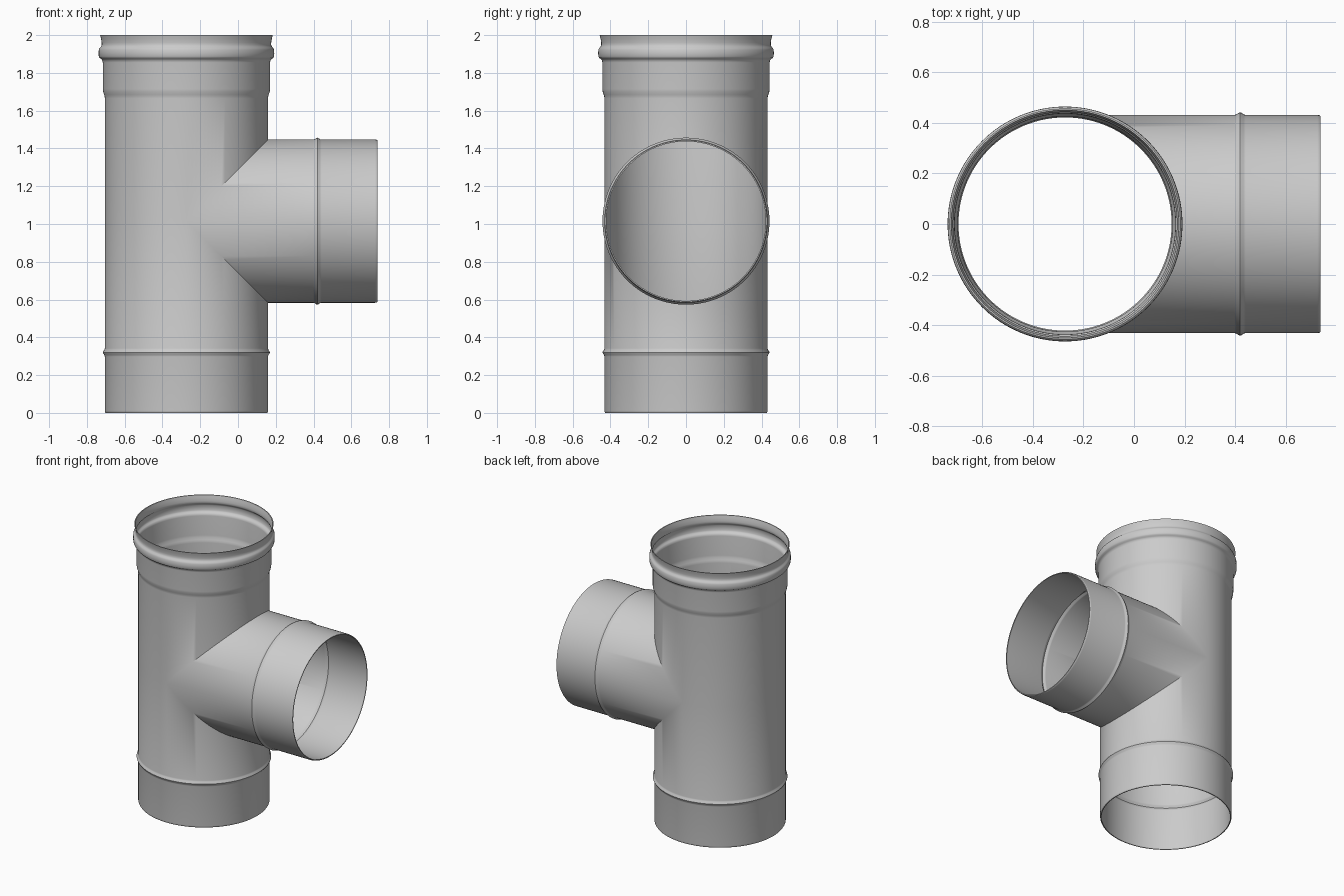
import bpy, bmesh
from math import sin, cos, pi

if "Cube" in bpy.data.objects:
    bpy.data.objects.remove(bpy.data.objects["Cube"])

N = 128                 # segments around each tube
R, T = 0.432, 0.006     # tube radius, sheet thickness
CX, CZ = -0.273, 1.015  # main axis x, branch axis z
END = 0.738             # branch open end


def bead(p, s):
    """Small rolled bead centred at p, running in direction s."""
    return [(R, p - s * .022), (R + .002, p - s * .014), (R + .008, p - s * .006), (R + .010, p),
            (R + .008, p + s * .006), (R + .002, p + s * .014), (R, p + s * .022)]


def lip(p, s):
    """Slightly turned-in open end at p."""
    return [(R, p - s * .012), (R - .001, p - s * .005), (R - .004, p)]


# Outer profiles (radius, position), running from the junction outwards
lower = bead(.32, -1) + lip(0, -1)
branch = bead(.42 - CX, 1) + lip(END - CX, 1)
socket = [(R, 1.665), (.433, 1.675), (.436, 1.685), (.441, 1.70), (.443, 1.715),
          (.443, 1.855), (.445, 1.866), (.452, 1.874), (.460, 1.879), (.464, 1.887),
          (.465, 1.905), (.464, 1.922), (.460, 1.932), (.453, 1.938), (.449, 1.948),
          (.449, 1.960), (.452, 1.980), (.457, 2.0)]

bm = bmesh.new()


def tube(profile, seam, place):
    """Double-walled tube whose inner end follows the mitred seam."""
    cols = []
    for i in range(N):
        a = 2 * pi * i / N
        inner = [(r - T, p) for r, p in reversed(profile)]
        pts = [(R, seam(R, a))] + profile + inner + [(R - T, seam(R - T, a))]
        cols.append([bm.verts.new(place(r, p, a)) for r, p in pts])
    for i in range(N):
        c, d = cols[i], cols[(i + 1) % N]
        for j in range(len(c) - 1):
            bm.faces.new((c[j], d[j], d[j + 1], c[j + 1]))


def upright(r, p, a):
    return (CX + r * cos(a), r * sin(a), p)


def sideways(r, p, a):
    return (CX + p, r * sin(a), CZ + r * cos(a))


# Lower spigot, upper socket and side branch meet on a shared seam
tube(lower, lambda r, a: CZ - r * max(cos(a), 0), upright)
tube(socket, lambda r, a: CZ + r * max(cos(a), 0), upright)
tube(branch, lambda r, a: r * abs(cos(a)), sideways)
bmesh.ops.remove_doubles(bm, verts=bm.verts, dist=1e-4)
bmesh.ops.recalc_face_normals(bm, faces=bm.faces)

mesh = bpy.data.meshes.new("pipe_tee")
bm.to_mesh(mesh)
bm.free()
tee = bpy.data.objects.new("pipe_tee", mesh)
bpy.context.collection.objects.link(tee)
bpy.context.view_layer.objects.active = tee
tee.select_set(True)
bpy.ops.object.shade_smooth_by_angle(angle=0.6)
